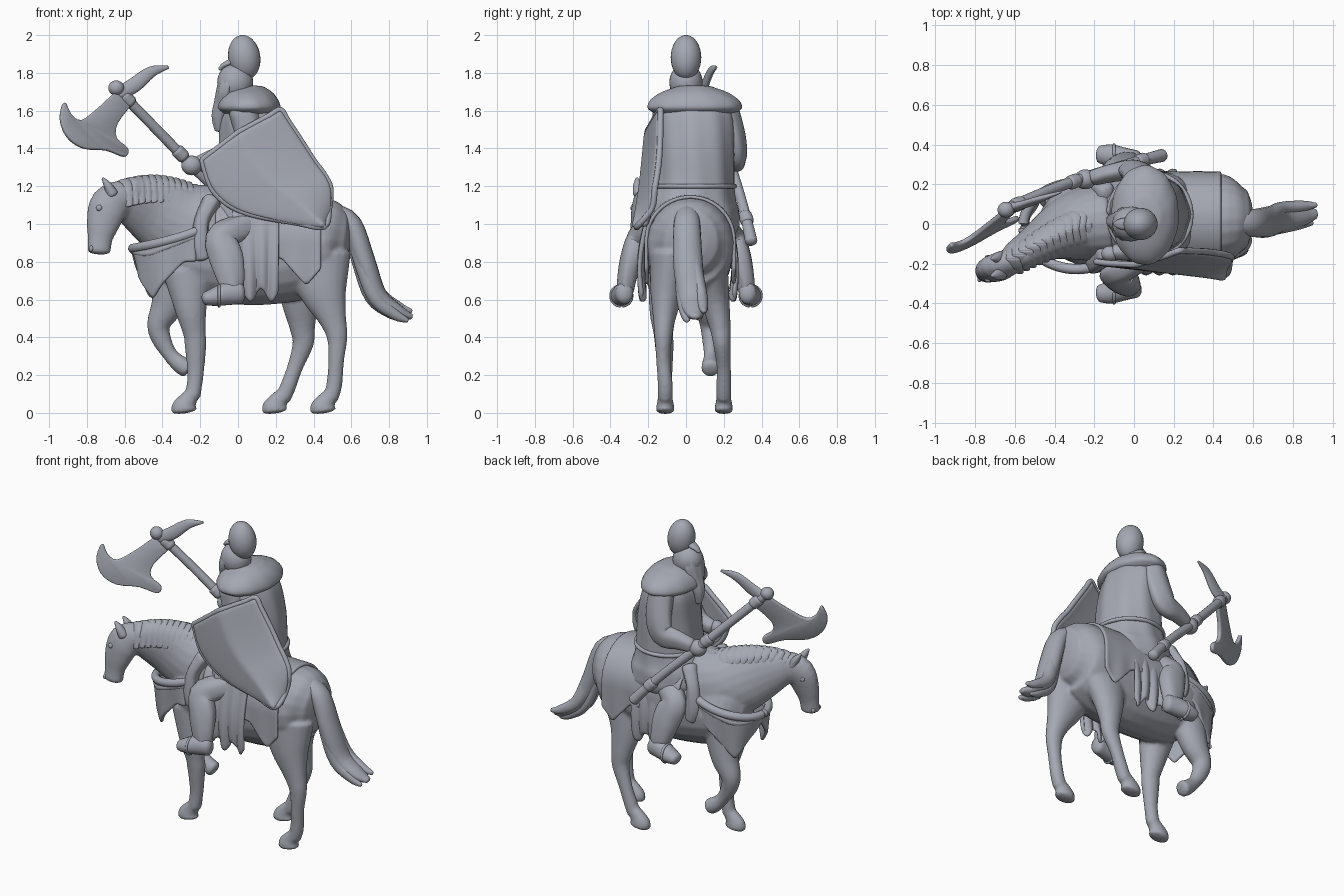
import bpy, bmesh, math
from math import sin, cos, pi
from mathutils import Vector

grey = bpy.data.materials.new("slate_grey")
grey.diffuse_color = (.37, .39, .44, 1)


def spline(pts, sub=4):
    """Catmull-Rom interpolation of tuples of any length."""
    out, n = [], len(pts)
    for i in range(n - 1):
        p = [pts[max(i - 1, 0)], pts[i], pts[i + 1], pts[min(i + 2, n - 1)]]
        for k in range(sub):
            t = k / sub
            out.append([0.5 * (2 * b + (c - a) * t + (2 * a - 5 * b + 4 * c - d) * t * t
                        + (3 * b - a - 3 * c + d) * t ** 3) for a, b, c, d in zip(*p)])
    return out + [list(pts[-1])]


def finish(name, bm, remesh=0, thick=0, sub=0, angle=60):
    bmesh.ops.recalc_face_normals(bm, faces=bm.faces)
    me = bpy.data.meshes.new(name)
    bm.to_mesh(me)
    bm.free()
    me.materials.append(grey)
    me.shade_smooth()
    me.set_sharp_from_angle(angle=math.radians(angle))
    ob = bpy.data.objects.new(name, me)
    bpy.context.collection.objects.link(ob)
    if remesh:
        m = ob.modifiers.new("fuse", 'REMESH')
        m.mode, m.voxel_size, m.use_smooth_shade = 'VOXEL', remesh, True
        m = ob.modifiers.new("soften", 'SMOOTH')
        m.factor, m.iterations = 0.5, 4
    if thick:
        m = ob.modifiers.new("thickness", 'SOLIDIFY')
        m.thickness, m.offset = thick, 0
    if sub:
        m = ob.modifiers.new("round", 'SUBSURF')
        m.levels = m.render_levels = sub
    return ob


def add_loft(bm, rings, seg=20, cap=0.6, ripple=0, waves=9):
    """Tube through rings (x, y, z, half width, half depth) with rounded ends."""
    r = spline(rings)
    n = len(r)
    P = [Vector(q[:3]) for q in r]
    T = [(P[min(i + 1, n - 1)] - P[max(i - 1, 0)]).normalized() for i in range(n)]
    st = [(P[i], T[i], r[i][3], r[i][4]) for i in range(n)]

    def ends(i, s):
        d = min(r[i][3:5]) * cap
        return [(P[i] + T[i] * s * d * sin(f), T[i], r[i][3] * cos(f), r[i][4] * cos(f))
                for f in (0.5, 1.0, 1.4)]
    st = ends(0, -1)[::-1] + st + ends(n - 1, 1)
    loops = []
    for j, (c, t, a, b) in enumerate(st):
        side = (Vector((0, 1, 0)) - t * t.y).normalized()
        up = t.cross(side)
        loop = []
        for k in range(seg):
            f = 2 * pi * k / seg
            w = 1 + ripple * sin(waves * f + 0.25 * j)
            loop.append(bm.verts.new(c + (side * cos(f) * a + up * sin(f) * b) * w))
        loops.append(loop)
    for A, B in zip(loops, loops[1:]):
        for k in range(seg):
            bm.faces.new((A[k], A[(k + 1) % seg], B[(k + 1) % seg], B[k]))
    bm.faces.new(loops[0])
    bm.faces.new(loops[-1])


def loft(name, *parts, remesh=0, **kw):
    bm = bmesh.new()
    for p in parts:
        add_loft(bm, p, **kw)
    return finish(name, bm, remesh)


def sheet(name, f, nu, nv, thick):
    bm = bmesh.new()
    g = [[bm.verts.new(f(i / nu, j / nv)) for j in range(nv + 1)] for i in range(nu + 1)]
    for i in range(nu):
        for j in range(nv):
            bm.faces.new((g[i][j], g[i + 1][j], g[i + 1][j + 1], g[i][j + 1]))
    return finish(name, bm, thick=thick, sub=1)


def tube(pts, r):
    return [tuple(p) + (r, r) for p in pts]


def ball(name, c, r, tilt=0):
    bm = bmesh.new()
    bmesh.ops.create_uvsphere(bm, u_segments=28, v_segments=18, radius=1)
    ob = finish(name, bm)
    ob.location, ob.scale, ob.rotation_euler.y = c, r, tilt


def hoof(x, y):
    return [(x + .045, y, .10, .036, .038), (x + .015, y, .06, .042, .052), (x, y, .03, .048, .066), (x, y, .014, .05, .07)]


# horse: body, neck, head and four legs fused into one skin
body = [(-.42, -.02, .85, .12, .15), (-.32, 0, .86, .205, .22), (-.15, .01, .84, .225, .25), (.1, .02, .82, .22, .25),
        (.3, .02, .86, .23, .265), (.46, .025, .91, .225, .235), (.54, .025, .91, .165, .185)]
neck = [(-.15, .01, .98, .2, .23), (-.3, -.015, 1.0, .175, .215), (-.46, -.085, 1.08, .105, .18), (-.6, -.17, 1.14, .075, .115)]
head = [(-.6, -.18, 1.15, .064, .088), (-.68, -.215, 1.1, .07, .105), (-.715, -.235, 1.0, .059, .088),
        (-.73, -.245, .92, .048, .066), (-.735, -.25, .855, .047, .062)]
front_leg = [(-.27, -.1, .75, .1, .13), (-.25, -.12, .55, .075, .085), (-.23, -.12, .42, .052, .06),
             (-.225, -.115, .36, .05, .058), (-.225, -.11, .2, .038, .043), (-.24, -.11, .09, .04, .042)]
raised_leg = [(-.33, .1, .75, .09, .12), (-.37, .12, .58, .075, .09), (-.42, .13, .47, .058, .062),
              (-.405, .13, .39, .045, .052), (-.36, .13, .31, .036, .04), (-.31, .13, .26, .045, .047), (-.27, .13, .235, .05, .05)]
hind_left = [(.42, -.08, .82, .11, .18), (.45, -.1, .65, .09, .13), (.5, -.115, .5, .06, .075), (.525, -.12, .4, .047, .055),
             (.52, -.12, .28, .038, .042), (.51, -.11, .15, .04, .042), (.49, -.11, .08, .04, .042)]
hind_right = [(.36, .12, .82, .1, .17), (.33, .15, .62, .08, .11), (.34, .18, .46, .057, .07), (.345, .19, .37, .047, .057),
              (.305, .2, .25, .038, .042), (.265, .2, .14, .04, .042), (.24, .2, .08, .04, .042)]
loft("horse", body, neck, head, front_leg, raised_leg, hind_left, hind_right,
     hoof(-.285, -.11), hoof(.45, -.11), hoof(.195, .2), remesh=.011, cap=.35)
loft("horse_ears", *[[(-.665, y, 1.16, .03, .03), (-.69, y - .005, 1.205, .026, .022), (-.715, y - .01, 1.24, .008, .008)]
                     for y in (-.165, -.25)])
for s in (-1, 1):
    ball("horse_eye", (-.735, -.225 + s * .057, 1.085), (.016, .012, .016))
    ball("horse_nostril", (-.777, -.25 + s * .03, .87), (.012, .012, .016))

# mane: broad overlapping locks lying flat on both sides of the crest
locks = []
for i in range(12):
    t = i / 11
    x, y, z = -.25 - .36 * t, -.005 - .17 * t ** 1.3, 1.175 + .072 * sin(pi * (.1 + .65 * t))
    for s in (-1, 1):
        w = .12 - .05 * t
        locks.append([(x, y, z, .014, .04), (x + .01, y + s * w * .65, z - .04, .013, .042),
                      (x + .035, y + s * w, z - .13, .007, .02)])
loft("mane", *locks, seg=12)

# tail: one core and side strands
tail = [(.5, .01, 1.06, .055, .05), (.6, .005, 1.0, .07, .055), (.67, .01, .8, .078, .058), (.74, .03, .62, .072, .05),
        (.85, .045, .535, .055, .036), (.915, .05, .51, .025, .016)]
strands = [[(x + dx * i / 5, y + dy * min(i, 3) / 3, z + dz * i / 5, a * .5, b * .8) for i, (x, y, z, a, b) in enumerate(tail)]
           for dx, dy, dz in ((-.02, -.045, -.02), (.0, .045, .03), (-.05, .02, -.01))]
loft("tail", tail, *strands)


# chest cloth with a pointed hem and rolled collar, ends tucked to the shoulders
def chest(u, v, grow=0):
    a = (u * 2 - 1) * 1.75
    q = (abs(a) / 1.75) ** 2
    top = .87 + .09 * q
    hem = .80 - .2 * max(0, 1 - abs(abs(a) - .8) / .7)
    r = 1 - .1 * v * (1 - q) - .06 * q + .025 * sin(10 * a) * v + grow
    return (-.27 - .29 * cos(a) * r, -.01 + .23 * sin(a) * r, top + (hem - top) * v)


sheet("chest_cloth", chest, 48, 8, .025)
for k in range(2):
    loft("cloth_collar", tube([chest(i / 16, .16 * k, -.01) for i in range(17)], .026 - .007 * k), seg=10)


# saddle cloth over the back and rump with pointed side flaps
def drape(u, v):
    x, s = -.12 + .56 * u, v * 2 - 1
    k, sg = abs(s), (1 if s > 0 else -1)
    hem = .82 - .15 * max(0, 1 - abs(x - .36) / .13)
    top = .235 - .012 * u
    z = .92 + top * cos(k * pi) if k < .5 else .92 + (hem - .92) * (k - .5) * 2
    y = .022 + sg * .232 * (sin(min(k, .5) * pi) + .03 * sin(u * 26) * max(0, k - .4))
    return (x, y, z)


sheet("saddle_cloth", drape, 30, 32, .02)

# hanging coat skirts beside the saddle
for s in (-1, 1):
    sheet("coat_skirt", lambda u, v: (-.03 + .25 * u + .02 * v * (.5 - u),
                                      .01 + s * (.2 + .05 * sin(pi * min(1, v * .75)) + .012 * sin(u * 22) * v),
                                      1.08 - v * (.46 + .035 * sin(u * 13 + 3))), 26, 10, .024)

# rider's robe, spreading over the horse's back, with front tails and belt
loft("rider_robe", [(.07, .03, 1.0, .25, .27), (.075, .035, 1.1, .24, .25), (.08, .045, 1.2, .21, .205), (.08, .05, 1.4, .205, .185),
                    (.06, .05, 1.58, .195, .155), (.05, .05, 1.66, .12, .1)], seg=64, ripple=.018)
loft("robe_front_tails", *[[(-.14, s * .15, 1.12, .06, .05), (-.19, s * .19, 1.02, .05, .04), (-.2, s * .215, .9, .035, .045),
                            (-.19, s * .22, .82, .025, .035)] for s in (-1, 1)], ripple=.06, waves=5)
loft("belt", tube([(.08 + .207 * cos(i * pi / 12), .045 + .212 * sin(i * pi / 12), 1.2) for i in range(25)], .013), seg=10)

# fur mantle on the shoulders
loft("shoulder_mantle", [(.055, .045, 1.59, .22, .145), (.055, .045, 1.615, .25, .17), (.055, .045, 1.655, .235, .16),
                         (.055, .045, 1.695, .18, .13), (.055, .045, 1.725, .1, .085)], seg=48, ripple=.008, waves=11, cap=.1)

# head, helmet, brow guard, beard and braid
ball("rider_face", (-.015, 0, 1.75), (.095, .088, .1))
ball("helmet", (.033, 0, 1.882), (.085, .081, .119), -.15)
loft("brow_guard", [(-.03, 0, 1.86, .035, .02), (-.075, 0, 1.84, .025, .014), (-.095, 0, 1.82, .012, .01)])
loft("beard", [(-.04, 0, 1.77, .075, .06), (-.06, 0, 1.71, .08, .052), (-.075, .01, 1.64, .06, .05), (-.1, .015, 1.57, .04, .04),
               (-.1, .02, 1.5, .02, .025)], seg=30, ripple=.05, waves=8)

# arms and hands
loft("right_arm", [(.03, .21, 1.6, .07, .08), (.02, .255, 1.46, .06, .085), (-.02, .27, 1.36, .052, .08),
                   (-.12, .255, 1.34, .045, .06), (-.2, .235, 1.32, .04, .045)], seg=32, ripple=.03, waves=5)
ball("right_hand", (-.245, .225, 1.31), (.055, .05, .052))
loft("left_arm", [(.03, -.11, 1.6, .07, .08), (.06, -.13, 1.42, .05, .07), (.0, -.14, 1.3, .045, .06),
                  (-.09, -.14, 1.27, .04, .045)], seg=32, ripple=.03, waves=5)
ball("left_hand", (-.12, -.15, 1.27), (.045, .04, .045))

# legs, boots and stirrups on both sides
for s in (-1, 1):
    loft("rider_leg", [(.08, s * .1, 1.0, .1, .1), (-.01, s * .18, .965, .085, .08), (-.085, s * .25, .92, .065, .085),
                       (-.06, s * .285, .82, .062, .09), (-.04, s * .31, .72, .052, .075), (-.03, s * .32, .65, .045, .058)],
         seg=32, ripple=.025, waves=5)
    loft("boot", [(.01, s * .325, .635, .046, .058), (-.06, s * .335, .63, .052, .06), (-.12, s * .345, .615, .056, .05),
                  (-.17, s * .35, .605, .045, .036)])
    loft("stirrup", tube([(-.1, s * .342 + .056 * cos(i * pi / 8), .62 + .055 * sin(i * pi / 8)) for i in range(17)], .008), seg=8)

# kite shield, creased along its long axis
left_edge = spline([(-.19, 1.34), (-.14, 1.19), (-.03, 1.09), (.14, 1.035), (.455, .985)])
right_edge = spline([(.225, 1.605), (.315, 1.47), (.405, 1.33), (.49, 1.19), (.465, .985)])


def shield(u, v):
    i = round(v * 16)
    (x0, z0), (x1, z1) = left_edge[i], right_edge[i]
    c = 1 - abs(2 * u - 1)
    x, z = x0 + (x1 - x0) * u, z0 + (z1 - z0) * u
    y = -.19 + .055 * u - .07 * v ** 3 - (.042 + .02 * sin(pi * v)) * c ** .8
    return (x - .012 * c * (1 - v), y, z + .015 * c * (1 - v))


sheet("shield", shield, 20, 16, .035)
border = ([shield(i / 8, 0) for i in range(8)] + [shield(1, i / 8) for i in range(8)] + [shield(0, 1 - i / 8) for i in range(9)])
loft("shield_rim", tube(border, .016), seg=10)

# axe: shaft, bands, socket, blade and back spike
loft("axe_shaft", [(-.655, .07, 1.73, .028, .028), (-.45, .16, 1.52, .027, .027), (-.245, .235, 1.31, .028, .028),
                   (-.05, .295, 1.12, .027, .027), (.08, .33, .98, .03, .03), (.14, .345, .91, .033, .033)])
loft("axe_bands", *[[(x, y, z, .036, .036), (x + .03, y + .011, z - .03, .036, .036)]
                    for x, y, z in ((-.6, .094, 1.675), (.02, .313, 1.045), (-.32, .208, 1.387))])
ball("axe_socket", (-.645, .072, 1.72), (.042, .04, .04))
loft("axe_spike", [(-.63, .08, 1.69, .025, .035), (-.55, .1, 1.735, .02, .04), (-.46, .13, 1.805, .016, .03),
                   (-.37, .16, 1.83, .006, .008)])
outline = spline([(-.65, 1.70), (-.74, 1.615), (-.83, 1.55), (-.885, 1.58), (-.92, 1.645), (-.942, 1.56), (-.905, 1.46),
                  (-.82, 1.4), (-.7, 1.39), (-.6, 1.355), (-.585, 1.40), (-.645, 1.455), (-.64, 1.53), (-.565, 1.63)], 3)
bm = bmesh.new()
bm.faces.new([bm.verts.new((x, .07 + .58 * (x + .65) + .23 * (z - 1.72), z)) for x, z in outline])
blade = finish("axe_blade", bm, thick=.026, angle=30)
bev = blade.modifiers.new("edge", 'BEVEL')
bev.width, bev.segments = .008, 2
